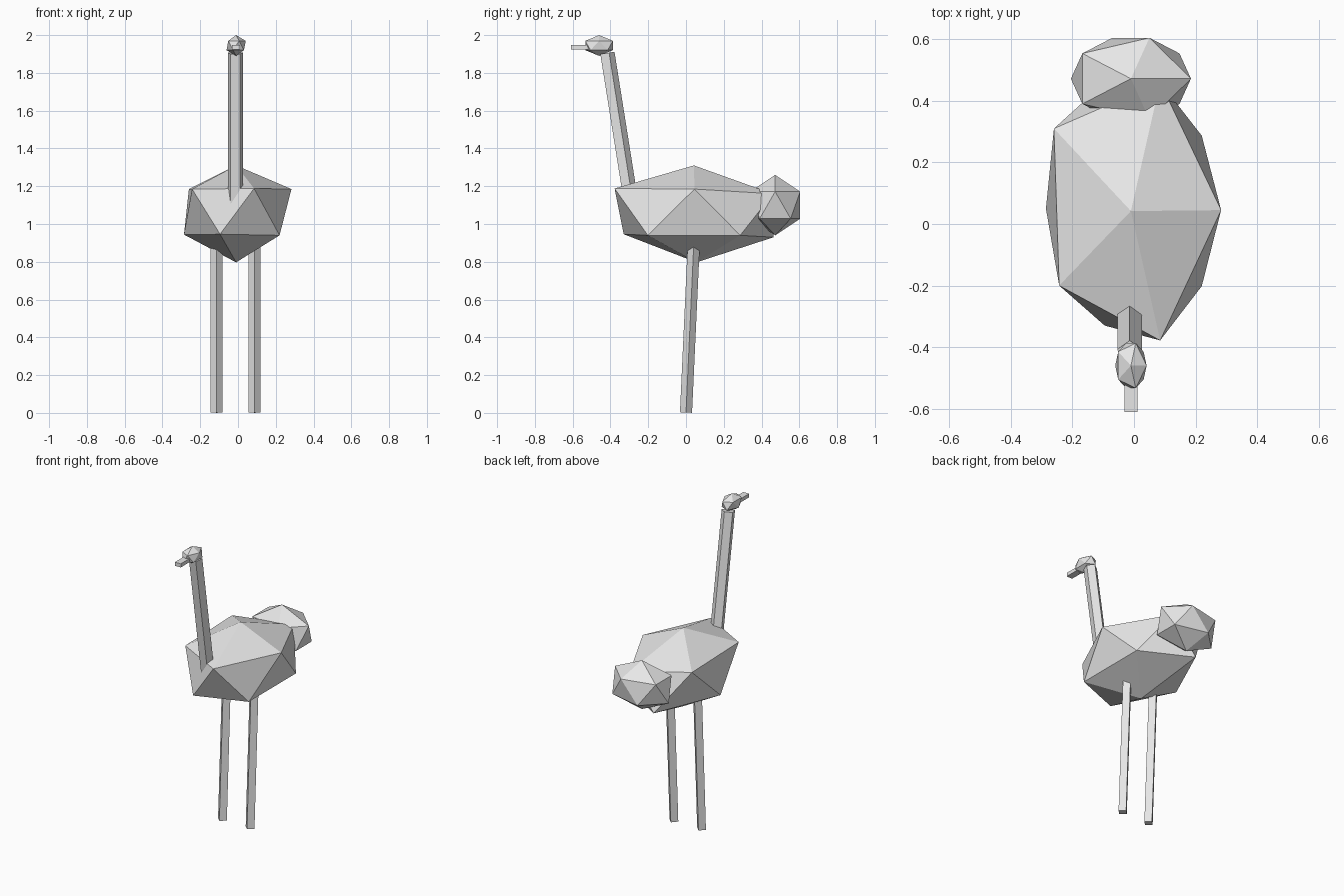
import bpy, bmesh
from math import pi
from mathutils import Matrix, Vector

cube = bpy.data.objects.get("Cube")
if cube:
    bpy.data.objects.remove(cube)

MID_X = -0.01
GREY = (0.8, 0.8, 0.8, 1)
grey = bpy.data.materials.new("light grey")
grey.use_nodes = True
grey.diffuse_color = GREY
grey.node_tree.nodes["Principled BSDF"].inputs["Base Color"].default_value = GREY


def finish(name, bm):
    bmesh.ops.recalc_face_normals(bm, faces=bm.faces)
    mesh = bpy.data.meshes.new(name)
    bm.to_mesh(mesh)
    bm.free()
    mesh.materials.append(grey)
    obj = bpy.data.objects.new(name, mesh)
    bpy.context.collection.objects.link(obj)


def gem(name, centre, radii):
    """Twenty-sided blob stretched to the given radii."""
    bm = bmesh.new()
    matrix = Matrix.Translation(centre) @ Matrix.Diagonal((*radii, 1))
    bmesh.ops.create_icosphere(bm, subdivisions=1, radius=1, matrix=matrix)
    finish(name, bm)


def rod(name, bottom, top, radius, sides):
    """Prism between two points, with one corner facing the back."""
    bottom, top = Vector(bottom), Vector(top)
    axis = top - bottom
    tilt = Vector((0, 0, 1)).rotation_difference(axis).to_matrix().to_4x4()
    bm = bmesh.new()
    bmesh.ops.create_cone(bm, cap_ends=True, segments=sides, radius1=radius,
                          radius2=radius, depth=axis.length)
    # Turn whichever corner lies furthest round to +y
    corner = bm.verts[:][0].co
    turn = Matrix.Rotation(pi / 2 - Vector((1, 0)).angle_signed(corner.xy) * -1, 4, "Z")
    bm.transform(Matrix.Translation((bottom + top) / 2) @ tilt @ turn)
    finish(name, bm)


# Body: uneven twenty-sided hull made from two rings and two poles
upper = [(0.283, 0.045, 1.185), (0.085, 0.46, 1.16), (-0.26, 0.31, 1.185),
         (-0.243, -0.2, 1.185), (0.085, -0.378, 1.188)]
lower = [(0.22, 0.287, 0.94), (-0.09, 0.464, 0.93), (-0.286, 0.05, 0.944),
         (-0.095, -0.33, 0.946), (0.22, -0.202, 0.94)]
poles = [(MID_X, 0.042, 1.31), (MID_X, 0.055, 0.797)]
bm = bmesh.new()
for point in upper + lower + poles:
    bm.verts.new(point)
bmesh.ops.convex_hull(bm, input=bm.verts)
finish("body", bm)

# Tail and head
gem("tail", (MID_X, 0.472, 1.1), (0.218, 0.156, 0.16))
gem("head", (MID_X, -0.46, 1.945), (0.057, 0.086, 0.055))

# Neck
rod("neck", (-0.014, -0.284, 1.05), (-0.014, -0.42, 1.905), 0.042, 5)

# Legs
for side, x in (("right", -0.113), ("left", 0.088)):
    rod(side + "_leg", (x, 0, 0.002), (x, 0.046, 1.0), 0.032, 4)

# Beak
bm = bmesh.new()
bmesh.ops.create_cube(bm, size=1, matrix=Matrix.Translation((MID_X, -0.55, 1.935))
                      @ Matrix.Diagonal((0.042, 0.12, 0.024, 1)))
finish("beak", bm)
